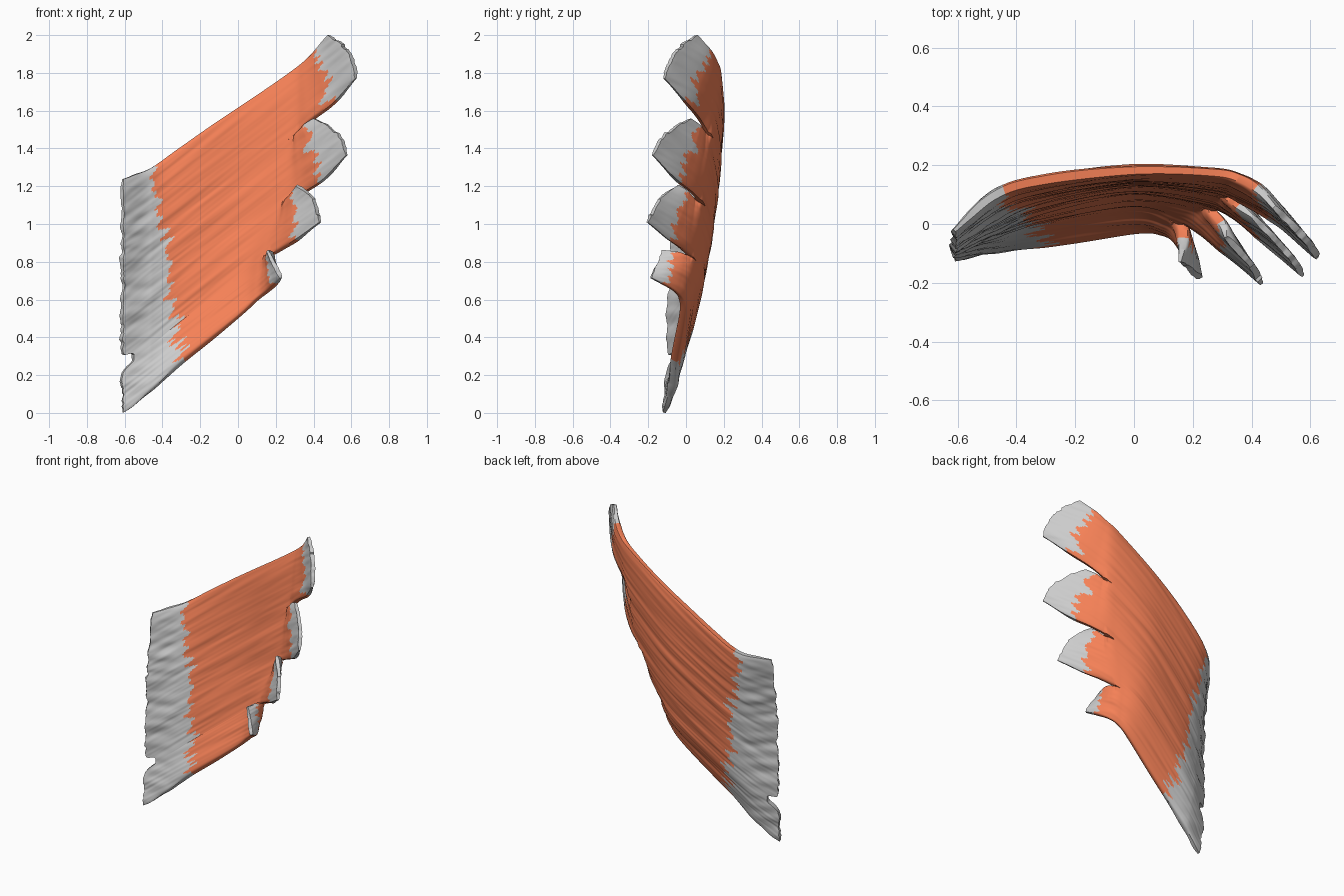
import bpy, bmesh, math, random
from mathutils import Vector, noise

if "Cube" in bpy.data.objects:
    bpy.data.objects.remove(bpy.data.objects["Cube"])

random.seed(4)
NU, NV, END = 112, 36, 7.0

# Fibre rails: shared body part (left to right), then free finger edges
body = [
    [(-.61, -.115, .0), (-.47, -.08, .11), (-.3, -.065, .265), (0, -.022, .505), (.1, -.028, .595)],
    [(-.62, -.09, .25), (-.47, -.025, .35), (-.3, .025, .48), (0, .068, .71), (.13, .035, .81)],
    [(-.615, -.09, .56), (-.47, .0, .65), (-.3, .065, .76), (0, .118, .96), (.23, .078, 1.10)],
    [(-.615, -.08, .88), (-.47, .04, .95), (-.3, .105, 1.05), (0, .155, 1.26), (.27, .125, 1.44)],
    [(-.62, -.03, 1.235), (-.47, .1, 1.29), (-.3, .15, 1.405), (0, .182, 1.615), (.27, .175, 1.80)],
]
lower = [
    [(.155, -.06, .64), (.20, -.12, .68), (.228, -.185, .715)],
    [(.23, -.02, .865), (.325, -.105, .925), (.435, -.205, 1.01)],
    [(.35, .03, 1.165), (.46, -.06, 1.24), (.583, -.185, 1.37)],
    [(.385, .075, 1.545), (.51, 0, 1.64), (.633, -.125, 1.78)],
]
upper = [
    [(.165, -.01, .84), (.165, -.07, .855), (.155, -.13, .86)],
    [(.27, .04, 1.14), (.30, .0, 1.18), (.312, -.045, 1.205)],
    [(.325, .09, 1.49), (.36, .06, 1.53), (.405, .025, 1.56)],
    [(.36, .155, 1.865), (.425, .115, 1.935), (.48, .055, 2.0)],
]


def rail(base, tip, other, t):
    """Smooth curve through the rail; the shared part ignores which finger follows."""
    pts = [Vector(p) for p in base + tip]
    i = min(int(t), 6)
    f = t - i
    if i < 4 and other:
        pts[5] = (Vector(tip[0]) + Vector(other[0])) / 2
    a, b = pts[i], pts[i + 1]
    p = pts[i - 1] if i else a * 2 - b
    q = pts[i + 2] if i < 6 else b * 2 - a
    return 0.5 * (2 * a + (b - p) * f + (2 * p - 5 * a + 4 * b - q) * f * f
                  + (3 * a - p - 3 * b + q) * f ** 3)


def wobble(*c):
    return noise.noise(Vector(c))


# Sheet: four strips lofted between rails, split into fingers at the right
bm = bmesh.new()
weight = bm.verts.layers.deform.verify()
for k in range(4):
    rows = []
    tipcut = [random.uniform(0, .08) for _ in range(NV // 3 + 1)]
    for j in range(NV + 1):
        s = j / NV
        v = k + s
        # ragged left border with a notch near the bottom
        start = .1 * abs(wobble(v * 9, 3.3, 0)) + .42 * math.exp(-((v - 1) / .13) ** 4)
        row = []
        for n in range(NU + 1):
            t = n / NU * END
            if t < 1:
                t = start + (1 - start) * t
            if t > 6:
                t = 6 + (t - 6) * (1 - tipcut[j // 3])
            a = rail(body[k], lower[k], upper[k - 1] if k else None, t)
            b = rail(body[k + 1], upper[k], lower[k + 1] if k < 3 else None, t)
            p = a.lerp(b, s)
            if t > 5.5 and k:   # convex finger ends
                p += Vector((.02, -.013, .017)) * math.sin(math.pi * s) * (t - 5.5)
            vert = bm.verts.new(p)
            # free edges are rounded off, tendons are thin
            free = max(0, min(1, (t - 3.6) * 1.2))
            edge = min(s if k == 0 else s + 1 - free, 1 - s if k == 3 else 2 - s - free)
            rounded = .5 + .5 * min(1, max(0, edge) / .15) ** .5
            vert[weight][0] = rounded * max(.4, min(1, .5 + t * .5, .4 + (END - t) * .5))
            row.append(vert)
        rows.append(row)
    for j in range(NV):
        v = k + (j + .5) / NV
        left = 2.1 - .24 * v + .4 * wobble(v * 11, 0, .5)
        right = 5.9 + .6 * wobble(v * 13, 7.1, .5)
        for n in range(NU):
            f = bm.faces.new((rows[j][n], rows[j][n + 1], rows[j + 1][n + 1], rows[j + 1][n]))
            t = (n + .5) / NU * END
            f.material_index = 0 if t < left else 2 if t > right else 1
bmesh.ops.remove_doubles(bm, verts=bm.verts, dist=.0004)
bmesh.ops.recalc_face_normals(bm, faces=bm.faces)
mesh = bpy.data.meshes.new("sheet")
bm.to_mesh(mesh)
bm.free()
for _ in range(3):
    mesh.materials.append(None)
sheet = bpy.data.objects.new("sheet", mesh)
bpy.context.collection.objects.link(sheet)
sheet.vertex_groups.new(name="thick")

# Thickness, thinner towards the tendons and free edges
mod = sheet.modifiers.new("thickness", 'SOLIDIFY')
mod.thickness = .052
mod.offset = 0
mod.vertex_group = "thick"
solid = bpy.data.meshes.new_from_object(sheet.evaluated_get(bpy.context.evaluated_depsgraph_get()))
bpy.data.objects.remove(sheet)

# Fibre grooves running along the sheet, folds in the left tendon
moves = []
for vert in solid.vertices:
    c = vert.co
    across = c.z - .76 * c.x
    d = .006 * wobble(across * 18, c.x * 2.5, c.y * 6) + .003 * wobble(across * 55, c.x * 3, c.y * 9)
    if c.x < -.4:
        d += (-.4 - c.x) * .07 * wobble(c.z * 16, c.x * 4, 2)
    moves.append(c + vert.normal * d)
low = min(c.z for c in moves)
for vert, c in zip(solid.vertices, moves):
    vert.co = c - Vector((0, 0, low))

# Parts: left tendon sheet, red belly, finger tendons
red = bpy.data.materials.new("muscle_red")
red.diffuse_color = (.92, .22, .095, 1)
red.use_nodes = True
red.node_tree.nodes["Principled BSDF"].inputs["Base Color"].default_value = red.diffuse_color
for index, name in enumerate(("left_tendon_sheet", "muscle_belly", "finger_tendons")):
    part = bmesh.new()
    part.from_mesh(solid)
    bmesh.ops.delete(part, geom=[f for f in part.faces if f.material_index != index], context='FACES')
    for f in part.faces:
        f.material_index = 0
    data = bpy.data.meshes.new(name)
    part.to_mesh(data)
    part.free()
    if index == 1:
        data.materials.append(red)
    ob = bpy.data.objects.new(name, data)
    bpy.context.collection.objects.link(ob)
    bpy.ops.object.select_all(action='DESELECT')
    ob.select_set(True)
    bpy.context.view_layer.objects.active = ob
    bpy.ops.object.shade_smooth_by_angle(angle=math.radians(50))
